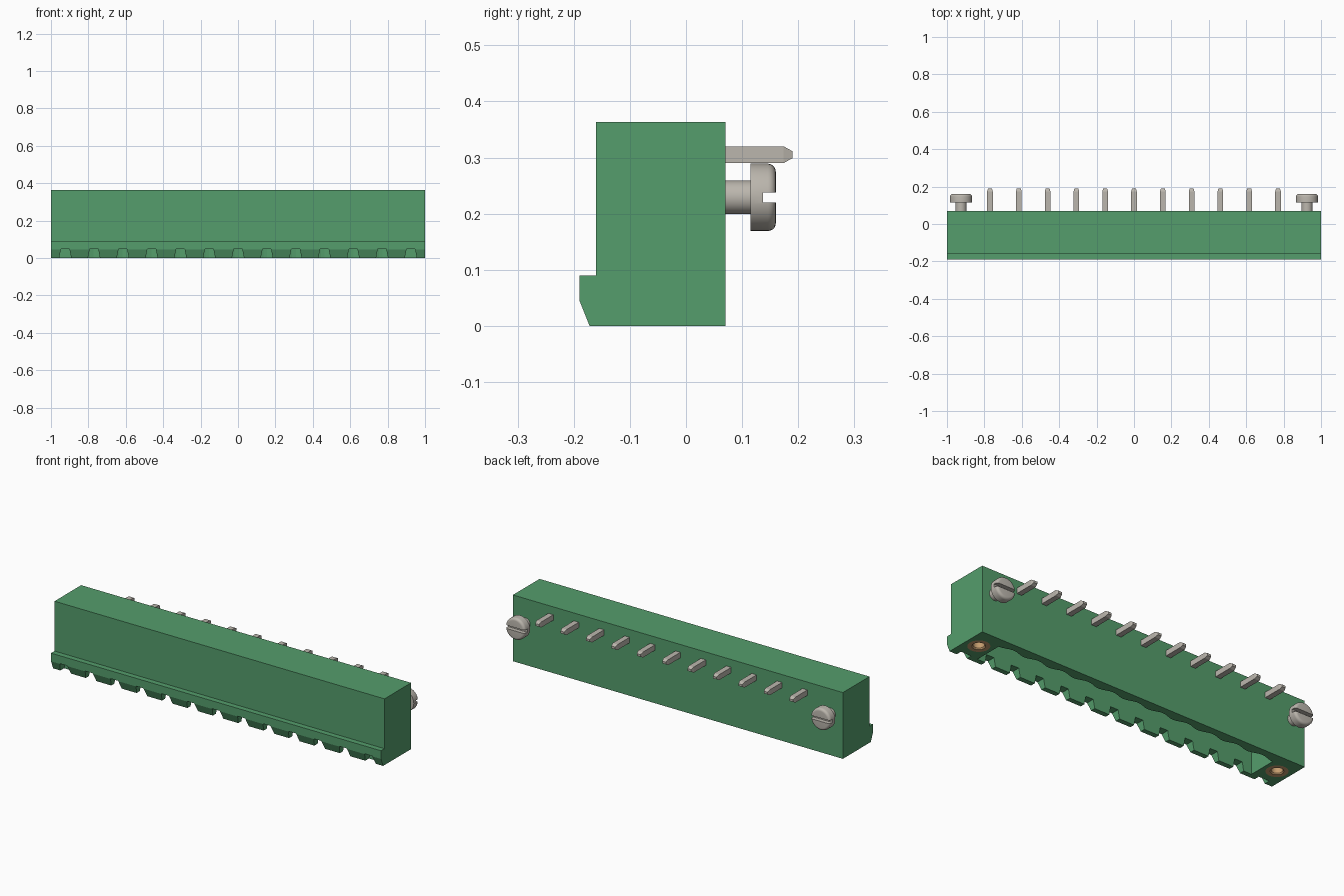
import bpy, bmesh, math
from mathutils import Matrix, Vector

cube = bpy.data.objects.get("Cube")
if cube:
    bpy.data.objects.remove(cube, do_unlink=True)

PITCH, PINS = 0.154, 11
FLANGE_X, AXIS_Y = 0.925, -0.045


def material(name, rgb):
    m = bpy.data.materials.new(name)
    m.use_nodes = True
    m.diffuse_color = (*rgb, 1)
    m.node_tree.nodes["Principled BSDF"].inputs["Base Color"].default_value = (*rgb, 1)
    return m


GREEN = material("green plastic", (0.09, 0.34, 0.15))
METAL = material("tinned metal", (0.50, 0.47, 0.42))
BRASS = material("brass", (0.56, 0.34, 0.16))


def finish(name, bm, mat):
    bmesh.ops.recalc_face_normals(bm, faces=bm.faces[:])
    mesh = bpy.data.meshes.new(name)
    bm.to_mesh(mesh)
    bm.free()
    mesh.materials.append(mat)
    obj = bpy.data.objects.new(name, mesh)
    bpy.context.collection.objects.link(obj)
    return obj


def add_prism(bm, points, offset):
    """Extrude a closed outline of 3D points along an offset."""
    face = bm.faces.new([bm.verts.new(p) for p in points])
    out = bmesh.ops.extrude_face_region(bm, geom=[face])
    verts = [v for v in out["geom"] if isinstance(v, bmesh.types.BMVert)]
    bmesh.ops.translate(bm, verts=verts, vec=offset)


def add_lathe(bm, profile, frame, closed=False, steps=32):
    """Revolve (radius, height) points around local z, placed by a matrix."""
    verts = [bm.verts.new((r, 0, h)) for r, h in profile]
    pairs = list(zip(verts, verts[1:] + verts[:1]))
    edges = [bm.edges.new(p) for p in (pairs if closed else pairs[:-1])]
    bmesh.ops.spin(bm, geom=verts + edges, cent=(0, 0, 0), axis=(0, 0, 1),
                   angle=math.tau, steps=steps, use_duplicate=False)
    bmesh.ops.remove_doubles(bm, verts=bm.verts[:], dist=0.0001)
    bmesh.ops.transform(bm, matrix=frame, verts=bm.verts[:])


def activate(obj):
    bpy.ops.object.select_all(action="DESELECT")
    obj.select_set(True)
    bpy.context.view_layer.objects.active = obj


def cut(obj, cutter_bm):
    cutter = finish("cutter", cutter_bm, obj.data.materials[0])
    cutter.hide_render = True
    mod = obj.modifiers.new("cut", "BOOLEAN")
    mod.operation, mod.solver, mod.object = "DIFFERENCE", "EXACT", cutter
    activate(obj)
    bpy.ops.object.modifier_apply(modifier=mod.name)
    bpy.data.objects.remove(cutter, do_unlink=True)


def smooth(obj):
    activate(obj)
    bpy.ops.object.shade_smooth_by_angle(angle=math.radians(35))


# Housing: side profile with a chamfered lip along the front
bm = bmesh.new()
side = [(0.07, 0), (0.07, 0.363), (-0.16, 0.363), (-0.16, 0.09),
        (-0.19, 0.09), (-0.19, 0.045), (-0.172, 0)]
add_prism(bm, [(-1, y, z) for y, z in side], (2, 0, 0))
housing = finish("housing", bm, GREEN)

# Plug cavity with a scalloped back wall
bm = bmesh.new()
outline = [(-0.85, -0.145, -0.02), (0.85, -0.145, -0.02)]
count = PINS * 8
for i in range(count + 1):
    x = 0.85 - 1.7 * i / count
    outline.append((x, 0.012 + 0.018 * math.cos(math.pi * x / PITCH) ** 2, -0.02))
add_prism(bm, outline, (0, 0, 0.29))
cut(housing, bm)

# Tapered keying notches in the front lip
bm = bmesh.new()
for i in range(PINS + 2):
    x = (i - (PINS + 1) / 2) * PITCH
    notch = [(-0.034, -0.01), (0.034, -0.01), (0.023, 0.047), (-0.023, 0.047)]
    add_prism(bm, [(x + dx, -0.25, z) for dx, z in notch], (0, 0.11, 0))
cut(housing, bm)

# Round seats for the threaded inserts
for s in (-1, 1):
    bm = bmesh.new()
    bmesh.ops.create_cone(bm, cap_ends=True, segments=32, radius1=0.055, radius2=0.055,
                          depth=0.2, matrix=Matrix.Translation((s * FLANGE_X, AXIS_Y, 0.06)))
    cut(housing, bm)


# Contact pins: a vertical blade in the cavity and a solder tail to the back
def add_blade(bm, start, direction, length, half):
    """Square bar with a tapered tip."""
    frame = Matrix.Translation(start) @ Vector(direction).to_track_quat("Z", "X").to_matrix().to_4x4()
    rings = []
    for h, a, b in ((0, 1, 1), (length - 0.016, 1, 1), (length, 0.4, 0.7)):
        rings.append([bm.verts.new(frame @ Vector((a * half * u, b * half * v, h)))
                      for u, v in ((-1, -1), (1, -1), (1, 1), (-1, 1))])
    for low, high in zip(rings, rings[1:]):
        for k in range(4):
            n = (k + 1) % 4
            bm.faces.new((low[k], low[n], high[n], high[k]))
    bm.faces.new(rings[0])
    bm.faces.new(rings[-1])


for i in range(PINS):
    x = (i - (PINS - 1) / 2) * PITCH
    bm = bmesh.new()
    add_blade(bm, (x, AXIS_Y - 0.015, 0.305), (0, 1, 0), 0.19 - AXIS_Y + 0.015, 0.015)
    add_blade(bm, (x, AXIS_Y, 0.305), (0, 0, -1), 0.225, 0.0145)
    finish(f"contact_pin_{i + 1}", bm, METAL)

# Mounting screws and threaded inserts at both ends
for s, label in ((1, "left"), (-1, "right")):
    bm = bmesh.new()
    profile = [(0, 0), (0.03, 0), (0.03, 0.055), (0.06, 0.055)]
    for k in range(6):
        a = math.radians(18 * k)
        profile.append((0.046 + 0.014 * math.cos(a), 0.086 + 0.014 * math.sin(a)))
    profile.append((0, 0.1))
    add_lathe(bm, profile, Matrix.Translation((s * FLANGE_X, 0.06, 0.229)) @
              Matrix.Rotation(-math.pi / 2, 4, "X"))
    screw = finish(f"{label}_screw", bm, METAL)
    bm = bmesh.new()
    bmesh.ops.create_cube(bm, size=1, matrix=Matrix.Translation((s * FLANGE_X, 0.162, 0.229)) @
                          Matrix.Diagonal((0.2, 0.05, 0.018, 1)))
    cut(screw, bm)
    smooth(screw)

    bm = bmesh.new()
    add_lathe(bm, [(0.028, 0.15), (0.028, 0.006), (0.033, 0), (0.055, 0), (0.055, 0.15)],
              Matrix.Translation((s * FLANGE_X, AXIS_Y, 0)), closed=True)
    smooth(finish(f"{label}_threaded_insert", bm, BRASS))
